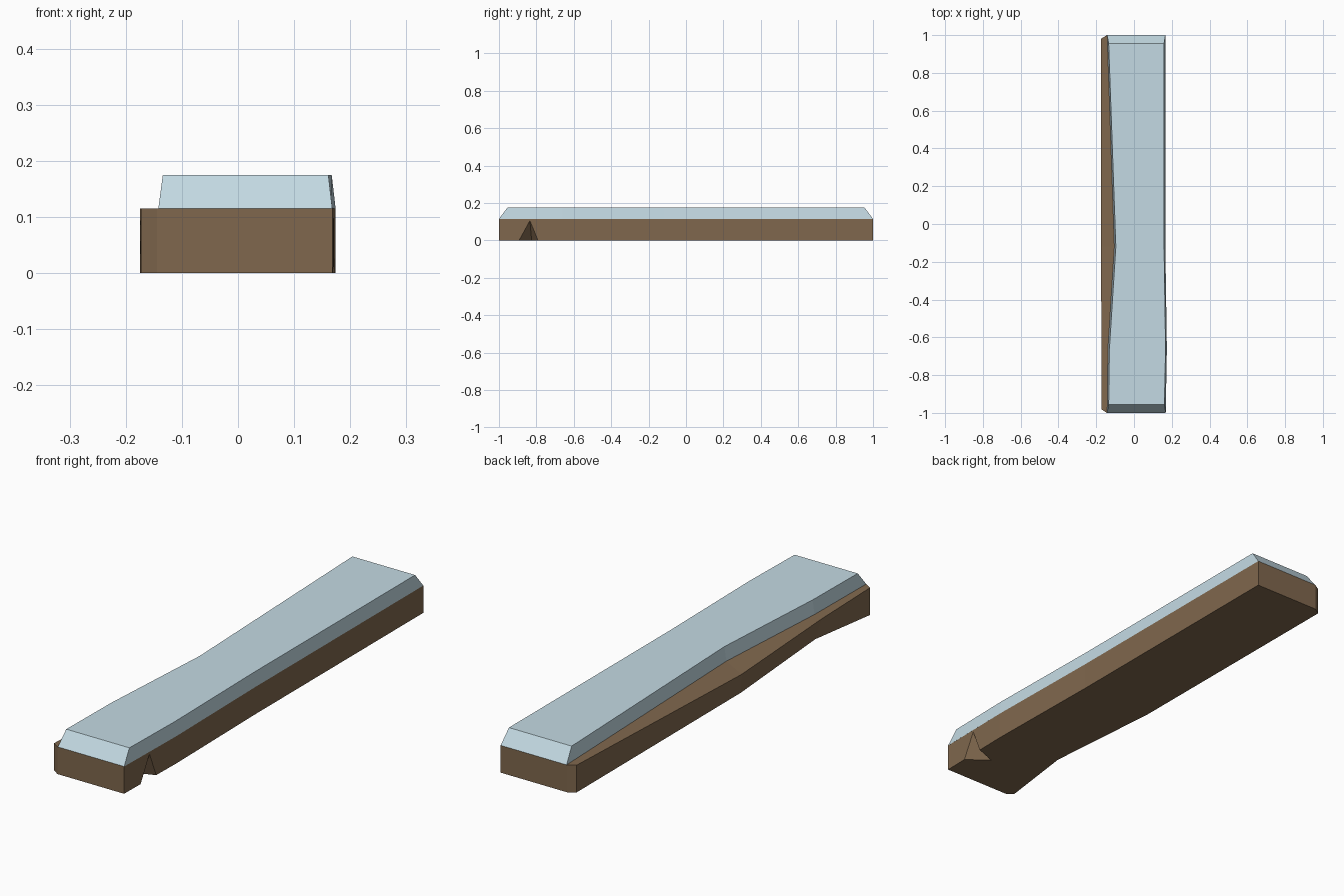
import bpy, bmesh

if "Cube" in bpy.data.objects:
    bpy.data.objects.remove(bpy.data.objects["Cube"])


def material(name, rgb):
    m = bpy.data.materials.new(name)
    m.diffuse_color = (*rgb, 1.0)
    m.use_nodes = True
    m.node_tree.nodes["Principled BSDF"].inputs["Base Color"].default_value = m.diffuse_color
    return m


def make_object(name, bm, mat=None):
    bmesh.ops.recalc_face_normals(bm, faces=bm.faces)
    mesh = bpy.data.meshes.new(name)
    bm.to_mesh(mesh)
    bm.free()
    ob = bpy.data.objects.new(name, mesh)
    bpy.context.collection.objects.link(ob)
    if mat:
        mesh.materials.append(mat)
    return ob


def loft(name, sections, mat):
    """Skin a run of equal-sized (x, y, z) rings and cap both ends."""
    bm = bmesh.new()
    rings = [[bm.verts.new(p) for p in s] for s in sections]
    n = len(rings[0])
    for a, b in zip(rings, rings[1:]):
        for i in range(n):
            j = (i + 1) % n
            bm.faces.new((a[i], a[j], b[j], b[i]))
    bm.faces.new(rings[0])
    bm.faces.new(rings[-1])
    bmesh.ops.remove_doubles(bm, verts=bm.verts, dist=0.0005)
    return make_object(name, bm, mat)


wood = material("earth brown", (0.215, 0.137, 0.075))
ice = material("pale blue grey", (0.55, 0.70, 0.77))
H, TOP = 0.115, 0.175

# Stations along y: y, cap left x, right x, base top-left (x, z), bottom-left (x, z)
stations = [
    (-1.00, -0.142, 0.168, (-0.144, H), (-0.144, 0)),
    (-0.98, -0.142, 0.168, (-0.173, H), (-0.173, 0)),
    (-0.66, -0.138, 0.174, (-0.172, 0.106), (-0.142, 0.012)),
    (-0.12, -0.104, 0.166, (-0.175, 0.078), (-0.172, 0)),
    (0.98, -0.142, 0.166, (-0.175, H), (-0.175, 0)),
    (1.00, -0.142, 0.166, (-0.144, H), (-0.144, 0)),
]

# Base slab with a worn left edge
base = loft("base_slab", [
    [(r, y, 0), (r, y, H), (l, y, H), (t[0], y, t[1]), (b[0], y, b[1])]
    for y, l, r, t, b in stations], wood)

# Wedge-shaped chip in the right side near the front
bm = bmesh.new()
a, b, c, d = [bm.verts.new(p) for p in (
    (0.182, -0.905, -0.006), (0.182, -0.785, -0.006),
    (0.075, -0.825, -0.006), (0.176, -0.835, 0.112))]
for f in ((a, b, c), (a, b, d), (b, c, d), (c, a, d)):
    bm.faces.new(f)
cutter = make_object("chip_cutter", bm)
cutter.hide_render = True
cutter.hide_set(True)
mod = base.modifiers.new("chip", "BOOLEAN")
mod.operation = "DIFFERENCE"
mod.solver = "EXACT"
mod.object = cutter

# Bevelled cap: slopes in on all four sides
cap_rings = []
for y, l, r, t, b in stations:
    if abs(y) == 0.98:
        continue
    ty = max(-0.955, min(0.955, y))
    cap_rings.append([(r, y, H), (r - 0.007, ty, TOP), (l + 0.008, ty, TOP), (l, y, H)])
loft("bevelled_cap", cap_rings, ice)
